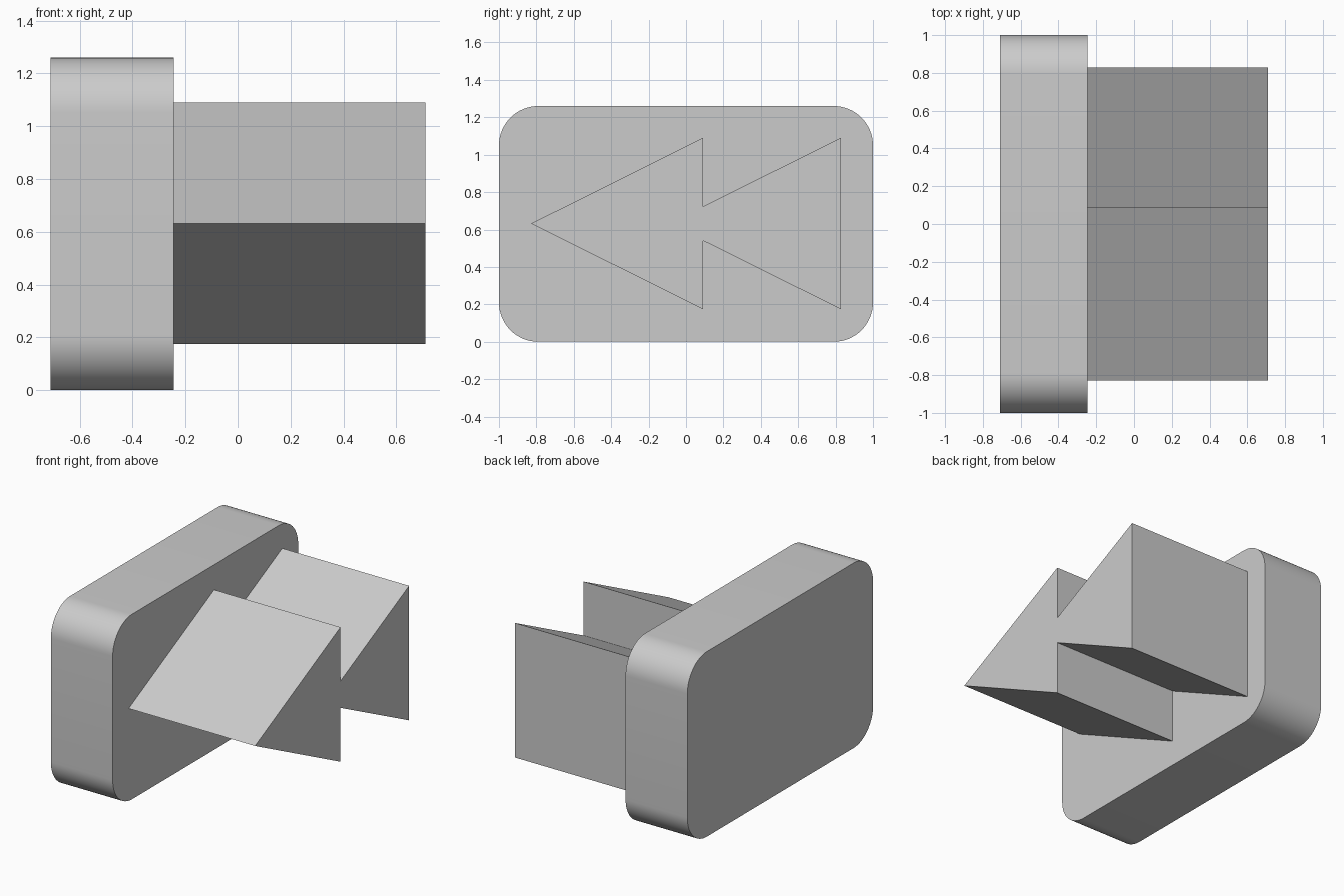
import bpy
import bmesh
from math import cos, sin, pi, radians

cube = bpy.data.objects.get("Cube")
if cube:
    bpy.data.objects.remove(cube)

grey = bpy.data.materials.new("light grey")
grey.use_nodes = True
colour = (0.6, 0.6, 0.6, 1)
grey.diffuse_color = colour
grey.node_tree.nodes["Principled BSDF"].inputs["Base Color"].default_value = colour


def extrude_profile(name, outline, x0, x1):
    """Extrude a closed (y, z) outline along x."""
    bm = bmesh.new()
    face = bm.faces.new([bm.verts.new((x0, y, z)) for y, z in outline])
    result = bmesh.ops.extrude_face_region(bm, geom=[face])
    moved = [v for v in result["geom"] if isinstance(v, bmesh.types.BMVert)]
    bmesh.ops.translate(bm, verts=moved, vec=(x1 - x0, 0, 0))
    bmesh.ops.recalc_face_normals(bm, faces=bm.faces)
    mesh = bpy.data.meshes.new(name)
    bm.to_mesh(mesh)
    bm.free()
    mesh.materials.append(grey)
    obj = bpy.data.objects.new(name, mesh)
    bpy.context.collection.objects.link(obj)
    return obj


def rounded_rectangle(half_width, height, radius, steps=16):
    centres = [(half_width - radius, height - radius), (radius - half_width, height - radius),
               (radius - half_width, radius), (half_width - radius, radius)]
    return [(cy + radius * cos(a), cz + radius * sin(a))
            for i, (cy, cz) in enumerate(centres)
            for a in [(i + s / steps) * pi / 2 for s in range(steps + 1)]]


# Rounded button base
base = extrude_profile("button_base", rounded_rectangle(1, 1.26, 0.21), -0.71, -0.245)
bpy.ops.object.select_all(action="DESELECT")
base.select_set(True)
bpy.context.view_layer.objects.active = base
bpy.ops.object.shade_smooth_by_angle(angle=radians(30))

# Double arrow: upper half of the outline, mirrored about its mid height
mid = 0.632
upper = [(0.09, 0.458), (0.09, 0.091), (0.828, 0.458)]
arrow = [(-0.828, mid)]
arrow += [(y, mid + h) for y, h in upper]
arrow += [(y, mid - h) for y, h in reversed(upper)]
extrude_profile("double_arrow", arrow, -0.245, 0.71)
